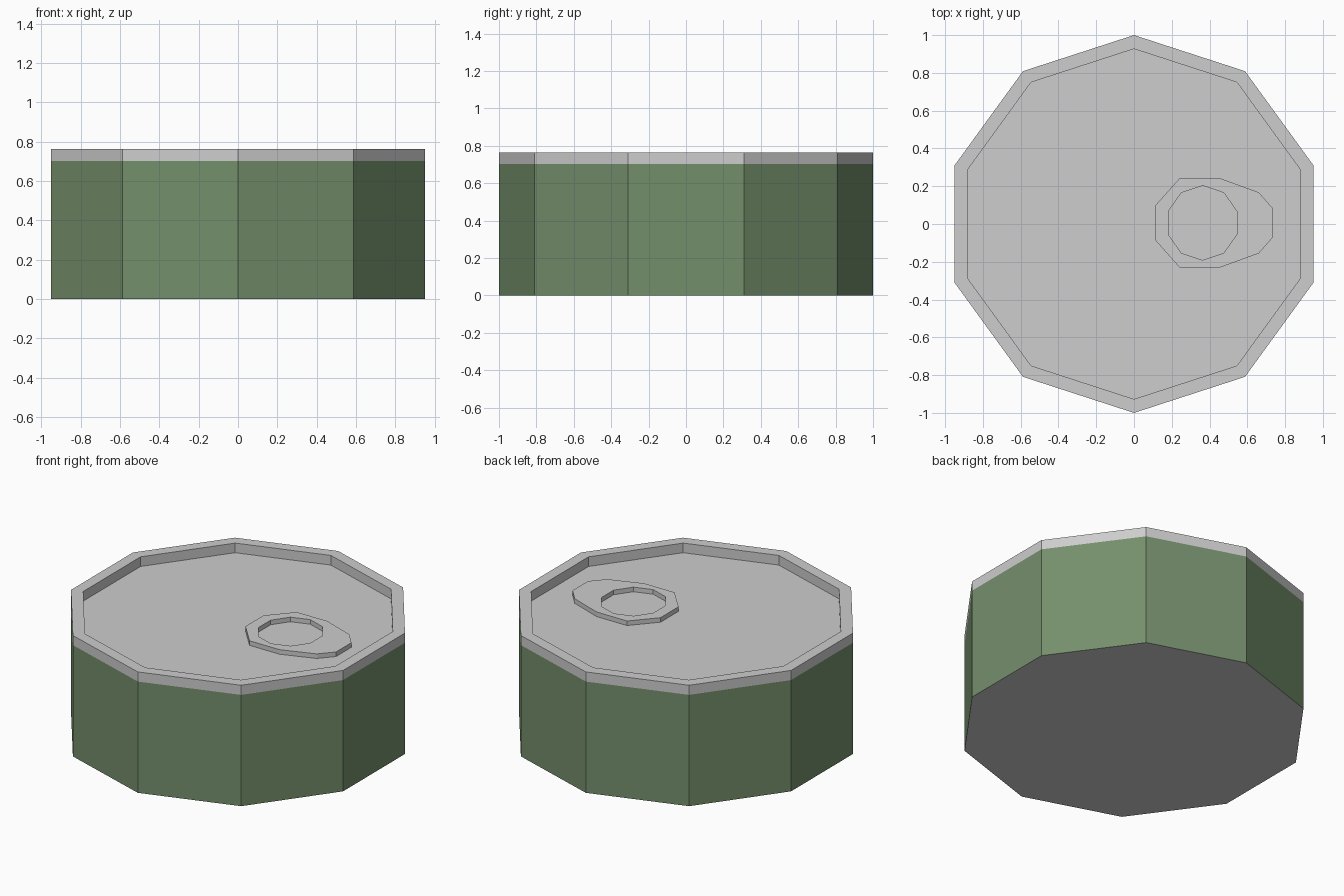
import bpy, bmesh, math

if "Cube" in bpy.data.objects:
    bpy.data.objects.remove(bpy.data.objects["Cube"])

SIDES = 10
RIM_Z, TOP_Z, LID_Z, TAB_Z = 0.703, 0.764, 0.703, 0.732


def material(name, rgb):
    m = bpy.data.materials.new(name)
    m.diffuse_color = (*rgb, 1)
    m.use_nodes = True
    m.node_tree.nodes["Principled BSDF"].inputs["Base Color"].default_value = m.diffuse_color
    return m


metal = material("grey metal", (0.61, 0.61, 0.61))
green = material("green label", (0.175, 0.275, 0.148))


def make(name, bm, mats):
    bmesh.ops.recalc_face_normals(bm, faces=bm.faces)
    me = bpy.data.meshes.new(name)
    bm.to_mesh(me)
    bm.free()
    for m in mats:
        me.materials.append(m)
    ob = bpy.data.objects.new(name, me)
    bpy.context.collection.objects.link(ob)
    return ob


def ring(bm, points, z):
    return [bm.verts.new((x, y, z)) for x, y in points]


def bridge(bm, a, b, mat=0):
    n = len(a)
    for i in range(n):
        j = (i + 1) % n
        bm.faces.new((a[i], a[j], b[j], b[i])).material_index = mat


def decagon(r):
    return [(r * math.sin(math.tau * i / SIDES), r * math.cos(math.tau * i / SIDES))
            for i in range(SIDES)]


# Can: green wall, grey rim, sunken lid and base
bm = bmesh.new()
profile = [(1, 0), (1, RIM_Z), (1, TOP_Z), (0.927, TOP_Z), (0.927, LID_Z)]
rings = [ring(bm, decagon(r), z) for r, z in profile]
for k in range(len(rings) - 1):
    bridge(bm, rings[k], rings[k + 1], 1 if k == 0 else 0)
bm.faces.new(rings[0])
bm.faces.new(rings[-1])
make("can", bm, [metal, green])

# Pull tab: flat ring with a long outer outline and a round hole
half_outer = [(0.735, 0.077), (0.66, 0.162), (0.453, 0.237), (0.242, 0.237), (0.111, 0.09)]
outer = half_outer + [(x, -y) for x, y in reversed(half_outer)]
outer = [(x, y + 0.006) for x, y in outer]
hole = [(0.363 + 0.191 * math.cos(math.radians(18 + 36 * i)),
         0.006 + 0.197 * math.sin(math.radians(18 + 36 * i))) for i in range(SIDES)]
bm = bmesh.new()
loops = [ring(bm, p, z) for p, z in
         ((outer, LID_Z), (outer, TAB_Z), (hole, TAB_Z), (hole, LID_Z))]
for k in range(4):
    bridge(bm, loops[k], loops[(k + 1) % 4])
make("pull_tab", bm, [metal])
